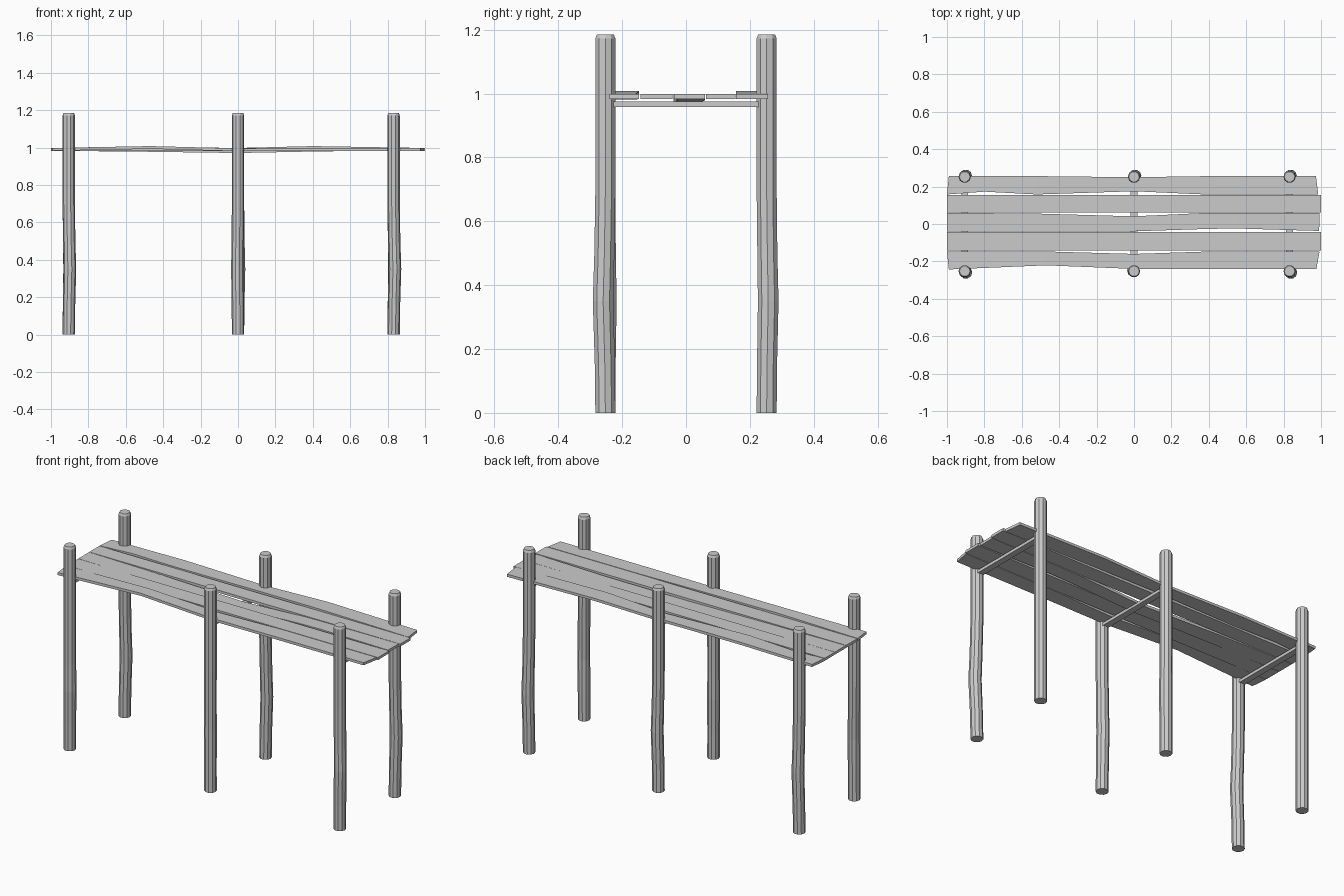
import bpy, bmesh, math

if "Cube" in bpy.data.objects:
    bpy.data.objects.remove(bpy.data.objects["Cube"])

def finish(name, bm):
    bmesh.ops.recalc_face_normals(bm, faces=bm.faces)
    me = bpy.data.meshes.new(name)
    bm.to_mesh(me)
    bm.free()
    ob = bpy.data.objects.new(name, me)
    bpy.context.collection.objects.link(ob)
    return ob

def loft(name, rings):
    """Skin a list of equal-length point rings and cap both ends."""
    bm = bmesh.new()
    vs = [[bm.verts.new(p) for p in r] for r in rings]
    n = len(vs[0])
    for a, b in zip(vs, vs[1:]):
        for i in range(n):
            j = (i + 1) % n
            bm.faces.new((a[i], a[j], b[j], b[i]))
    bm.faces.new(vs[0])
    bm.faces.new(vs[-1])
    return finish(name, bm)

def post(name, x, y, bx, by):
    # (height, radius, bend amount)
    prof = [(0, .033, 0), (.15, .033, .25), (.35, .034, 1), (.50, .033, .45),
            (.70, .033, 0), (1.172, .033, 0), (1.185, .028, 0)]
    n = 10
    rings = [[(x + bx * k + r * math.cos(2 * math.pi * i / n),
               y + by * k + r * math.sin(2 * math.pi * i / n), z)
              for i in range(n)] for z, r, k in prof]
    loft(name, rings)

def plank(name, stations, thick=.015):
    # station: x at low edge, x at high edge, low y, high y, top z
    rings = [[(xa, ya, z - thick), (xb, yb, z - thick), (xb, yb, z), (xa, ya, z)]
             for xa, xb, ya, yb, z in stations]
    loft(name, rings)

# Posts in two rows, each slightly crooked
XS = (-.905, 0, .832)
for label, x, bx in zip(("left", "middle", "right"), XS, (.006, -.003, .007)):
    post("front_post_" + label, x, -.2525, bx, -bx)
    post("back_post_" + label, x, .2525, .005, .005)

# Cross beams under the deck
for label, x in zip(("left", "middle", "right"), XS):
    loft("cross_beam_" + label,
         [[(x - .018, y, .958), (x + .018, y, .958),
           (x + .018, y, .975), (x - .018, y, .975)] for y in (-.228, .228)])

# Straight deck planks
plank("plank_2", [(-1, -1, -.143, -.042, .998), (1, 1, -.143, -.042, .998)])
plank("plank_4", [(-1, -1, .062, .155, .998), (1, 1, .062, .155, .998)])

# Warped deck planks
plank("plank_1_front", [(-.99, -1, -.243, -.147, .998), (-.47, -.47, -.221, -.147, 1.008),
                        (0, 0, -.240, -.160, .996), (.4, .4, -.240, -.147, .998),
                        (.975, .992, -.240, -.147, .998)])
plank("plank_3_middle", [(-1, -1, -.039, .060, .998), (-.5, -.5, -.039, .055, .993),
                         (0, 0, -.039, .041, .986), (.4, .4, -.026, .060, .994),
                         (.55, .55, -.024, .060, .996), (.99, .992, -.037, .060, .998)])
plank("plank_5_back", [(-1, -.99, .158, .256, .998), (-.8, -.8, .173, .256, 1.0),
                       (-.52, -.52, .158, .256, 1.004), (0, 0, .175, .250, .998),
                       (.4, .4, .157, .256, 1.008), (.985, .973, .157, .256, .998)])
